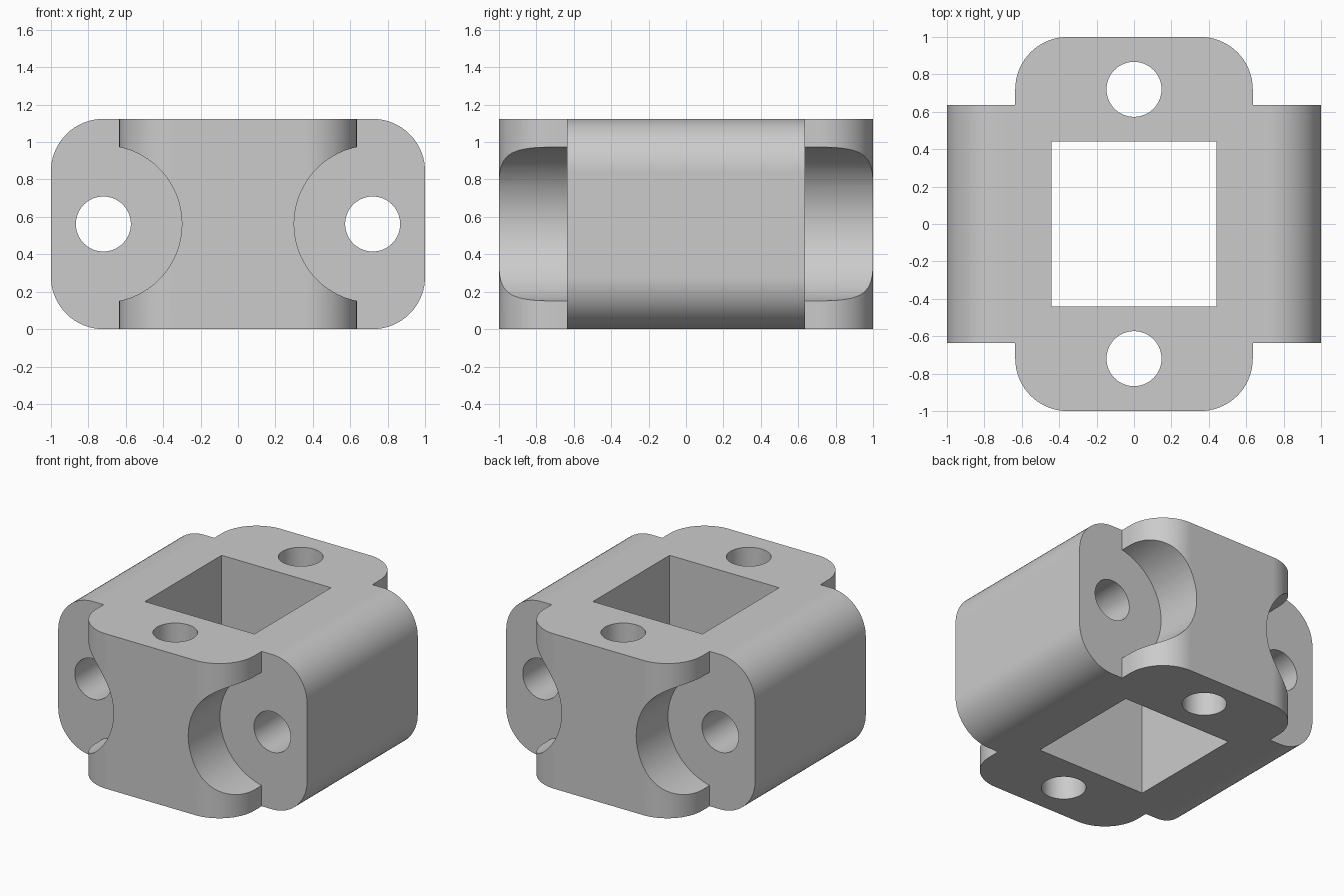
import bpy
import bmesh
import math
from mathutils import Matrix, Vector

if "Cube" in bpy.data.objects:
    bpy.data.objects.remove(bpy.data.objects["Cube"], do_unlink=True)

HEIGHT = 1.124      # overall height
MID = HEIGHT / 2
WIDE = 1.0          # half length of each crossing block
NARROW = 0.635      # half width of each crossing block
ROUND = 0.28        # corner radius
BOLT = 0.72         # bolt hole distance from the centre

grey = bpy.data.materials.new("plain grey")
grey.use_nodes = True
colour = (0.6, 0.6, 0.6, 1)
grey.diffuse_color = colour
grey.node_tree.nodes["Principled BSDF"].inputs["Base Color"].default_value = colour


def finish(name, bm):
    bmesh.ops.recalc_face_normals(bm, faces=bm.faces)
    mesh = bpy.data.meshes.new(name)
    bm.to_mesh(mesh)
    bm.free()
    mesh.materials.append(grey)
    obj = bpy.data.objects.new(name, mesh)
    bpy.context.collection.objects.link(obj)
    return obj


def block(name, half, axis=None):
    """Box centred at mid height; edges along the given axis are rounded."""
    bm = bmesh.new()
    bmesh.ops.create_cube(bm, size=2)
    bmesh.ops.scale(bm, vec=half, verts=bm.verts)
    if axis is not None:
        edges = [e for e in bm.edges
                 if abs((e.verts[0].co - e.verts[1].co)[axis]) > 0.01]
        bmesh.ops.bevel(bm, geom=edges, offset=ROUND, offset_type='OFFSET',
                        segments=18, profile=0.5, affect='EDGES')
    bmesh.ops.translate(bm, vec=(0, 0, MID), verts=bm.verts)
    return finish(name, bm)


def cylinder(name, centre, radius, length, along_y=False):
    bm = bmesh.new()
    turn = Matrix.Rotation(math.radians(90 if along_y else 0), 4, 'X')
    bmesh.ops.create_cone(bm, cap_ends=True, segments=72, radius1=radius,
                          radius2=radius, depth=length,
                          matrix=Matrix.Translation(Vector(centre)) @ turn)
    return finish(name, bm)


def combine(target, tool, operation):
    """Apply a boolean and discard the tool object."""
    mod = target.modifiers.new("Boolean", 'BOOLEAN')
    mod.operation = operation
    mod.solver = 'EXACT'
    mod.object = tool
    bpy.context.view_layer.objects.active = target
    bpy.ops.object.modifier_apply(modifier=mod.name)
    bpy.data.objects.remove(tool, do_unlink=True)


# Front-to-back block, with round clearance pockets for the side bolts
bracket = block("bracket_body", (NARROW, WIDE, MID), axis=2)
for sx in (-1, 1):
    for sy in (-1, 1):
        pocket = cylinder("bolt_pocket", (sx * BOLT, sy * 0.85, MID), 0.42, 0.7, True)
        combine(bracket, pocket, 'DIFFERENCE')

# Side-to-side block crossing it
combine(bracket, block("cross_block", (WIDE, NARROW, MID), axis=1), 'UNION')

# Square shaft opening and the four bolt holes
combine(bracket, block("shaft_opening", (0.44, 0.44, 1)), 'DIFFERENCE')
for s in (-1, 1):
    combine(bracket, cylinder("side_bolt_hole", (s * BOLT, 0, MID), 0.147, 3, True), 'DIFFERENCE')
    combine(bracket, cylinder("upright_bolt_hole", (0, s * BOLT, MID), 0.147, 3), 'DIFFERENCE')

# Smooth curves, crisp edges and flat large faces
bpy.ops.object.select_all(action='DESELECT')
bracket.select_set(True)
bpy.context.view_layer.objects.active = bracket
bpy.ops.object.shade_smooth_by_angle(angle=math.radians(30))
normals = bracket.modifiers.new("Weighted normals", 'WEIGHTED_NORMAL')
normals.keep_sharp = True
